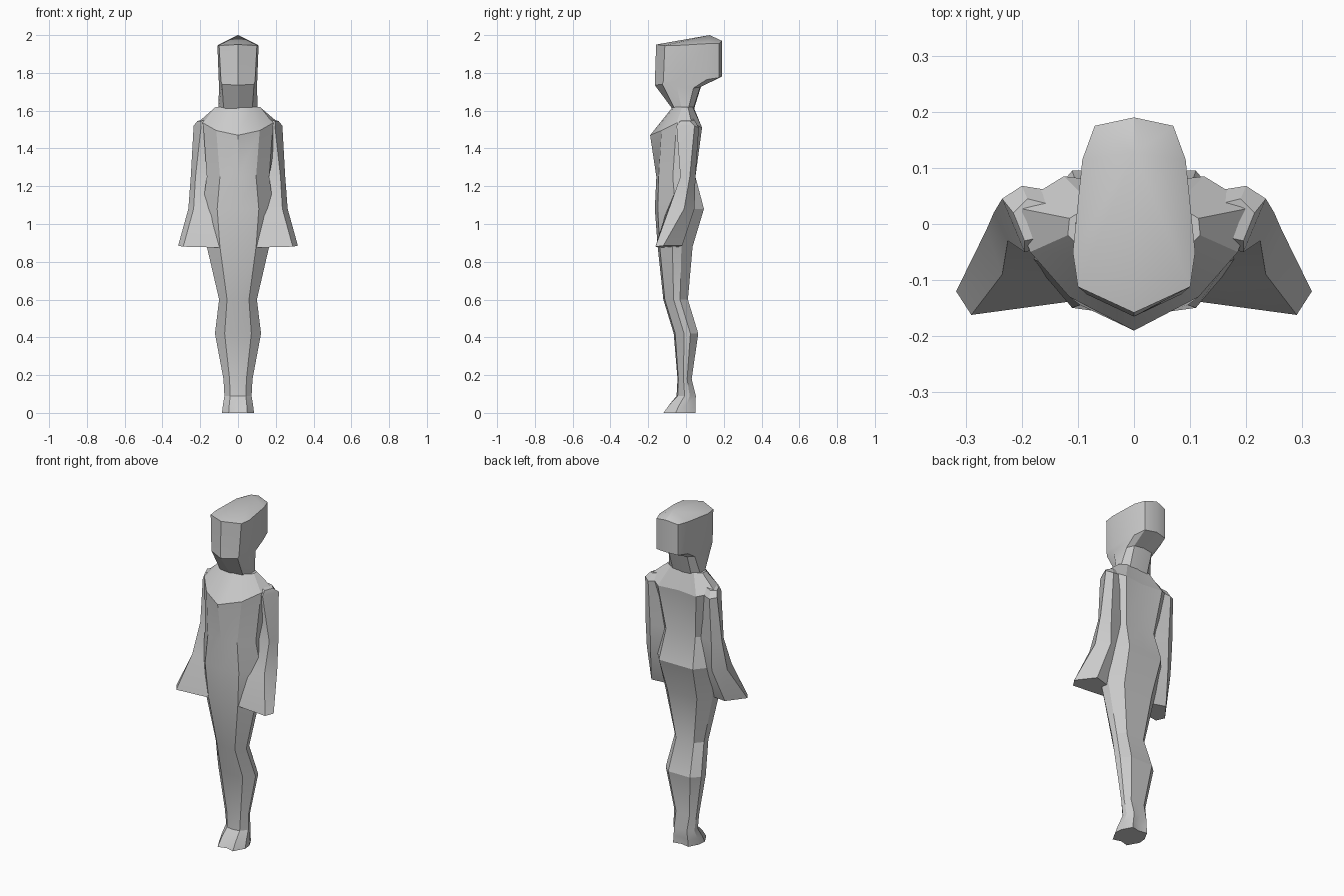
import bpy, bmesh, math


def loft(name, rings, peak=None):
    """Skin a stack of closed rings; close the top with a cap or a peak."""
    bm = bmesh.new()
    loops = [[bm.verts.new(p) for p in ring] for ring in rings]
    n = len(loops[0])
    for a, b in zip(loops, loops[1:]):
        for i in range(n):
            j = (i + 1) % n
            bm.faces.new((a[i], a[j], b[j], b[i]))
    bm.faces.new(loops[0])
    if peak:
        tip = bm.verts.new(peak)
        for i in range(n):
            bm.faces.new((loops[-1][i], loops[-1][(i + 1) % n], tip))
    else:
        bm.faces.new(loops[-1])
    bmesh.ops.recalc_face_normals(bm, faces=bm.faces)
    mesh = bpy.data.meshes.new(name)
    bm.to_mesh(mesh)
    bm.free()
    ob = bpy.data.objects.new(name, mesh)
    bpy.context.collection.objects.link(ob)
    bpy.ops.object.select_all(action='DESELECT')
    ob.select_set(True)
    bpy.context.view_layer.objects.active = ob
    bpy.ops.object.shade_smooth_by_angle(angle=math.radians(25))
    return ob


def mirrored(half):
    """Half outline from front centre to back centre, completed across x = 0."""
    return half + [(-x, y, z) for x, y, z in reversed(half[1:-1])]


def section(z, w, yf, yb, nf=0.0, nb=0.0):
    """Ten-sided body section; nf and nb pull the centre line in or out."""
    d = yb - yf
    return mirrored([(0, yf + nf, z), (.58 * w, yf + .06 * d, z), (w, yf + .42 * d, z),
                     (.95 * w, yf + .68 * d, z), (.58 * w, yb, z), (0, yb - nb, z)])


# Feet, joined legs, torso and shoulders
body = [
    section(0, .085, -.13, .05, .025, .01),
    section(.04, .08, -.10, .05, .015, .01),
    section(.09, .072, -.05, .052),
    section(.18, .077, -.045, .03),
    section(.42, .122, -.065, .065),
    section(.60, .10, -.12, .01),
    section(.88, .165, -.15, .035),
    section(1.08, .19, -.165, .095),
    section(1.25, .165, -.157, .05),
    mirrored([(0, -.19, 1.47), (.115, -.13, 1.495), (.185, -.05, 1.535),
              (.215, .03, 1.535), (.125, .085, 1.51), (0, .07, 1.51)]),
    mirrored([(0, -.07, 1.62), (.075, -.06, 1.62), (.118, -.02, 1.62),
              (.115, .01, 1.62), (.075, .035, 1.62), (0, .04, 1.62)]),
]
loft("body", body)

# Neck and head
head = [
    mirrored([(0, -.065, 1.60), (.075, -.055, 1.60), (.105, -.02, 1.60),
              (.105, .01, 1.60), (.06, .035, 1.60), (0, .04, 1.60)]),
    mirrored([(0, -.165, 1.735), (.085, -.125, 1.74), (.10, -.05, 1.73),
              (.085, .04, 1.72), (.06, .075, 1.725), (0, .08, 1.73)]),
    mirrored([(0, -.165, 1.75), (.09, -.12, 1.755), (.102, -.05, 1.76),
              (.09, .11, 1.765), (.07, .175, 1.775), (0, .19, 1.78)]),
    mirrored([(0, -.158, 1.95), (.10, -.112, 1.945), (.109, -.05, 1.945),
              (.092, .115, 1.955), (.07, .175, 1.955), (0, .19, 1.97)]),
]
loft("head", head, peak=(0, .125, 2.0))

# Arms with flared sleeves
arm = [
    [(.29, -.162, .88), (.09, -.135, .875), (.10, -.05, .875), (.24, -.02, .885), (.317, -.12, .885)],
    [(.235, -.09, 1.08), (.11, -.10, 1.08), (.10, .02, 1.08), (.20, .045, 1.08), (.263, -.01, 1.08)],
    [(.225, -.03, 1.25), (.12, -.03, 1.25), (.12, .03, 1.25), (.20, .05, 1.25), (.25, .02, 1.25)],
    [(.195, -.05, 1.52), (.15, -.04, 1.52), (.15, .06, 1.52), (.20, .068, 1.51), (.235, .045, 1.52)],
    [(.195, -.03, 1.545), (.15, -.02, 1.56), (.15, .035, 1.56), (.19, .045, 1.55), (.215, .02, 1.545)],
]
for side, s in (("right", 1), ("left", -1)):
    loft(side + "_sleeve", [[(s * x, y, z) for x, y, z in ring] for ring in arm])
